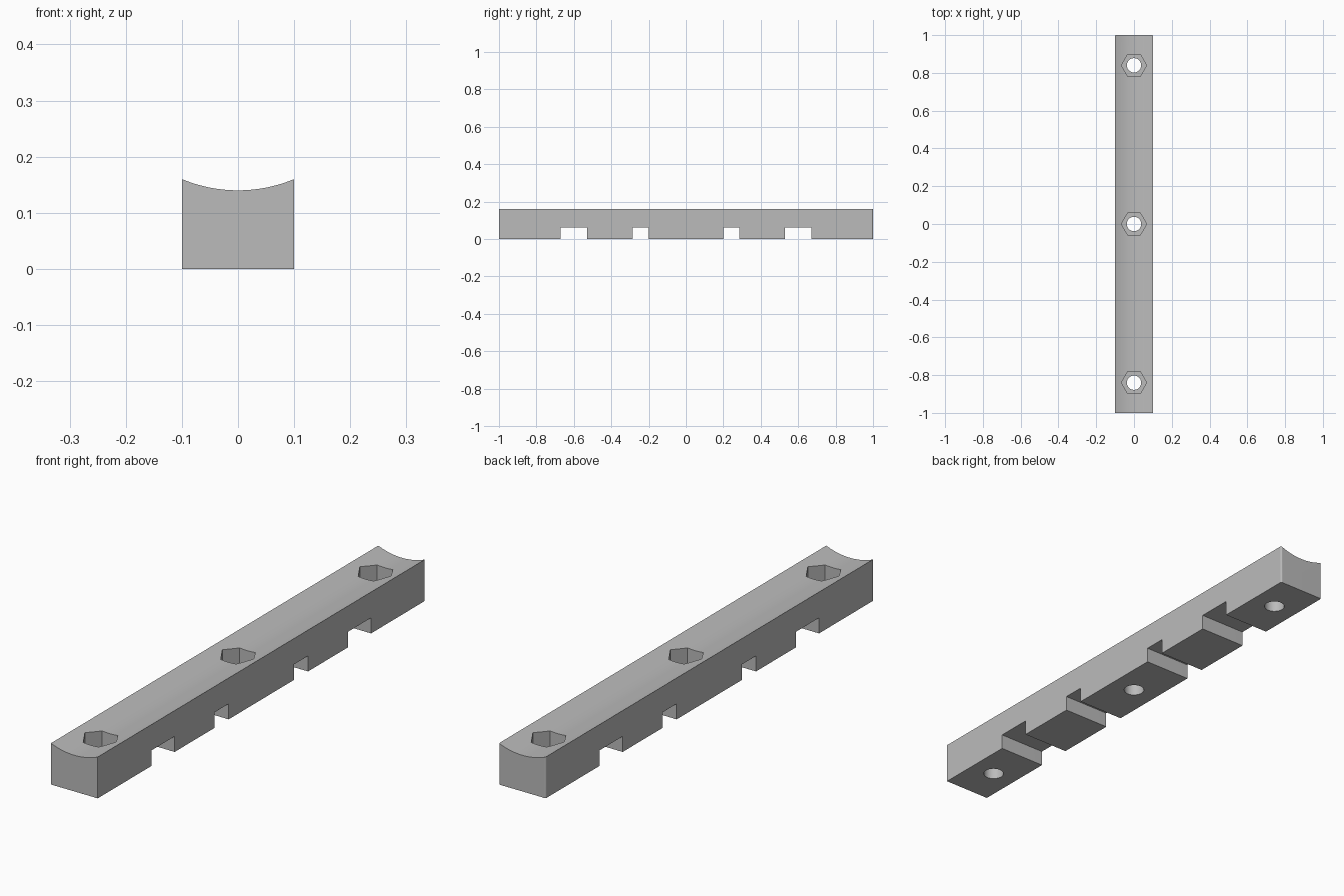
import bpy, bmesh, math

cube = bpy.data.objects.get("Cube")
if cube:
    bpy.data.objects.remove(cube, do_unlink=True)

HALF = 0.1
NOTCH_TOP = 0.06
NOTCHES = [(-0.67, -0.53), (-0.285, -0.2), (0.2, 0.285), (0.53, 0.67)]
HOLES = [-0.84, 0, 0.84]

grey = bpy.data.materials.new("plain grey")
grey.use_nodes = True
colour = (0.5, 0.5, 0.5, 1)
grey.diffuse_color = colour
grey.node_tree.nodes["Principled BSDF"].inputs["Base Color"].default_value = colour

# Side profile with notches in the underside, extruded across the width
profile = [(-1, 0.2), (-1, 0)]
for a, b in NOTCHES:
    profile += [(a, 0), (a, NOTCH_TOP), (b, NOTCH_TOP), (b, 0)]
profile += [(1, 0), (1, 0.2)]

bm = bmesh.new()
face = bm.faces.new([bm.verts.new((-HALF, y, z)) for y, z in profile])
side = bmesh.ops.extrude_face_region(bm, geom=[face])
moved = [v for v in side["geom"] if isinstance(v, bmesh.types.BMVert)]
bmesh.ops.translate(bm, verts=moved, vec=(2 * HALF, 0, 0))
bmesh.ops.recalc_face_normals(bm, faces=bm.faces)


def rounded_edges(back):
    """Edges to round: end corners, notch mouths and block ends."""
    found = []
    for e in bm.edges:
        a, b = (v.co for v in e.verts)
        mid, d = (a + b) / 2, b - a
        along_x, along_z = abs(d.x) > 0.1, abs(d.z) > 0.01
        mouth = abs(mid.z - NOTCH_TOP) < 1e-4 and not along_x
        lower = along_x and mid.z < 1e-4
        is_back = along_z and mid.y > 0.99
        if (along_z or mouth or lower) and is_back == back:
            found.append(e)
    return found


for back, radius in ((True, 0.006), (False, 0.014)):
    bmesh.ops.bevel(bm, geom=rounded_edges(back), offset=radius, segments=4,
                    profile=0.5, affect='EDGES', clamp_overlap=True)

mesh = bpy.data.meshes.new("clamp_bar")
bm.to_mesh(mesh)
bm.free()
bar = bpy.data.objects.new("clamp_bar", mesh)
bpy.context.collection.objects.link(bar)
mesh.materials.append(grey)


def cut(sides, radius, depth, location, rotation=(0, 0, 0)):
    """Subtract a prism or cylinder from the bar."""
    bpy.ops.mesh.primitive_cylinder_add(vertices=sides, radius=radius, depth=depth,
                                        location=location, rotation=rotation)
    cutter = bpy.context.object
    cutter.name = "cutter"
    cutter.hide_render = True
    cutter.data.materials.append(grey)
    mod = bar.modifiers.new("cut", 'BOOLEAN')
    mod.operation = 'DIFFERENCE'
    mod.solver = 'EXACT'
    mod.object = cutter
    bpy.ops.object.select_all(action='DESELECT')
    bar.select_set(True)
    bpy.context.view_layer.objects.active = bar
    bpy.ops.object.modifier_apply(modifier=mod.name)
    bpy.data.objects.remove(cutter, do_unlink=True)


# Hollow top saddle
cut(192, 0.26, 3, (0, 0, 0.4), (math.pi / 2, 0, 0))

# Bolt holes with hexagonal nut pockets, points towards the long sides
for y in HOLES:
    cut(6, 0.067, 0.2, (0, y, 0.18), (0, 0, math.pi / 2))
    cut(48, 0.038, 0.6, (0, y, 0.1))

bpy.ops.object.shade_smooth_by_angle(angle=math.radians(30))
weighted = bar.modifiers.new("clean shading", 'WEIGHTED_NORMAL')
weighted.keep_sharp = True
